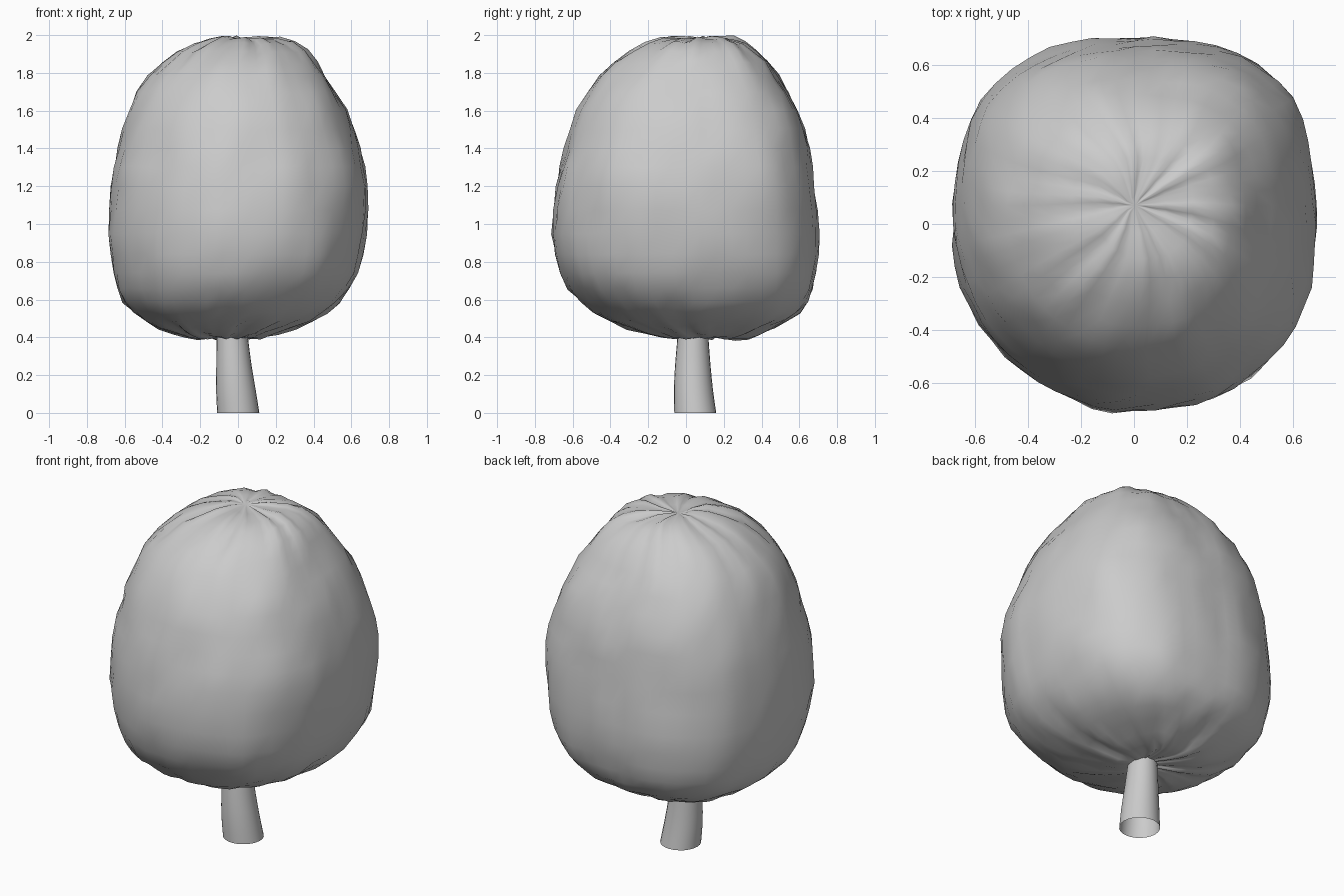
import bpy, bmesh, math
from mathutils import Vector, noise

if "Cube" in bpy.data.objects:
    bpy.data.objects.remove(bpy.data.objects["Cube"])

# Crown profile: z, x min, x max, y min, y max (bottom to top)
CROWN = [
    (0.415, -0.06, 0.00, 0.01, 0.07),
    (0.395, -0.21, 0.07, -0.06, 0.26),
    (0.42, -0.35, 0.21, -0.21, 0.39),
    (0.49, -0.49, 0.39, -0.41, 0.54),
    (0.59, -0.605, 0.53, -0.56, 0.645),
    (0.74, -0.66, 0.635, -0.665, 0.69),
    (0.95, -0.685, 0.675, -0.705, 0.70),
    (1.20, -0.67, 0.685, -0.69, 0.68),
    (1.40, -0.635, 0.645, -0.64, 0.65),
    (1.60, -0.575, 0.57, -0.575, 0.59),
    (1.78, -0.475, 0.465, -0.46, 0.49),
    (1.91, -0.325, 0.365, -0.30, 0.37),
    (1.98, -0.15, 0.22, -0.13, 0.25),
    (1.985, -0.03, 0.04, 0.04, 0.10),
]
# Trunk profile in the same layout
TRUNK = [
    (0.00, -0.11, 0.113, -0.062, 0.16),
    (0.12, -0.116, 0.094, -0.064, 0.143),
    (0.25, -0.115, 0.072, -0.058, 0.13),
    (0.38, -0.113, 0.055, -0.047, 0.12),
    (0.42, -0.111, 0.05, -0.045, 0.117),
]
# Squareness of each quarter, anticlockwise from +x +y
CROWN_POWERS = (2.85, 2.5, 2.0, 2.3)


def smooth_rows(rows, steps):
    """Catmull-Rom interpolation of the profile rows."""
    out = []
    for i in range(len(rows) - 1):
        a, b = rows[max(i - 1, 0)], rows[i]
        c, d = rows[i + 1], rows[min(i + 2, len(rows) - 1)]
        for k in range(steps):
            t = k / steps
            out.append([0.5 * (2 * q + (r - p) * t + (2 * p - 5 * q + 4 * r - s) * t * t
                               + (3 * q - p - 3 * r + s) * t ** 3)
                        for p, q, r, s in zip(a, b, c, d)])
    out.append(list(rows[-1]))
    return out


def loft(name, rows, segs, powers, caps, shape=None):
    bm = bmesh.new()
    rings = []
    for z, x0, x1, y0, y1 in rows:
        ring = []
        for j in range(segs):
            a = 2 * math.pi * j / segs
            c, s = math.cos(a), math.sin(a)
            n = powers[4 * j // segs]
            r = (abs(c) ** n + abs(s) ** n) ** (-1 / n)
            p = Vector(((x0 + x1) / 2 + (x1 - x0) / 2 * c * r,
                        (y0 + y1) / 2 + (y1 - y0) / 2 * s * r, z))
            ring.append(bm.verts.new(shape(p, a) if shape else p))
        rings.append(ring)
    for lo, hi in zip(rings, rings[1:]):
        for j in range(segs):
            k = (j + 1) % segs
            bm.faces.new((lo[j], lo[k], hi[k], hi[j]))
    if caps:
        for ring in (rings[0], rings[-1]):
            mid = bm.verts.new(sum((v.co for v in ring), Vector()) / segs)
            for j in range(segs):
                bm.faces.new((ring[j], ring[(j + 1) % segs], mid))
    bmesh.ops.recalc_face_normals(bm, faces=bm.faces)
    mesh = bpy.data.meshes.new(name)
    bm.to_mesh(mesh)
    bm.free()
    mesh.shade_smooth()
    obj = bpy.data.objects.new(name, mesh)
    bpy.context.collection.objects.link(obj)
    return obj


def crown_shape(p, a):
    """Uneven leafy surface with soft pleats gathered at the top and bottom."""
    out = (p - Vector((0, 0.03, 1.15))).normalized()
    radius = math.hypot(p.x, p.y - 0.05)
    lump = 0.011 * noise.noise(p * 4.5) + 0.014 * noise.noise(p * 11)
    fold = min(radius / 0.25, 1) * math.exp(-(radius / 0.42) ** 2)
    pleat = 0.009 * fold * (math.sin(11 * a + 0.6) + 0.8 * math.sin(17 * a + 2))
    q = p + out * (lump + pleat)
    q.z = min(q.z, 2.0)
    return q


loft("crown", smooth_rows(CROWN, 2), 56, CROWN_POWERS, True, crown_shape)
loft("trunk", smooth_rows(TRUNK, 2), 24, (2, 2, 2, 2), False)
